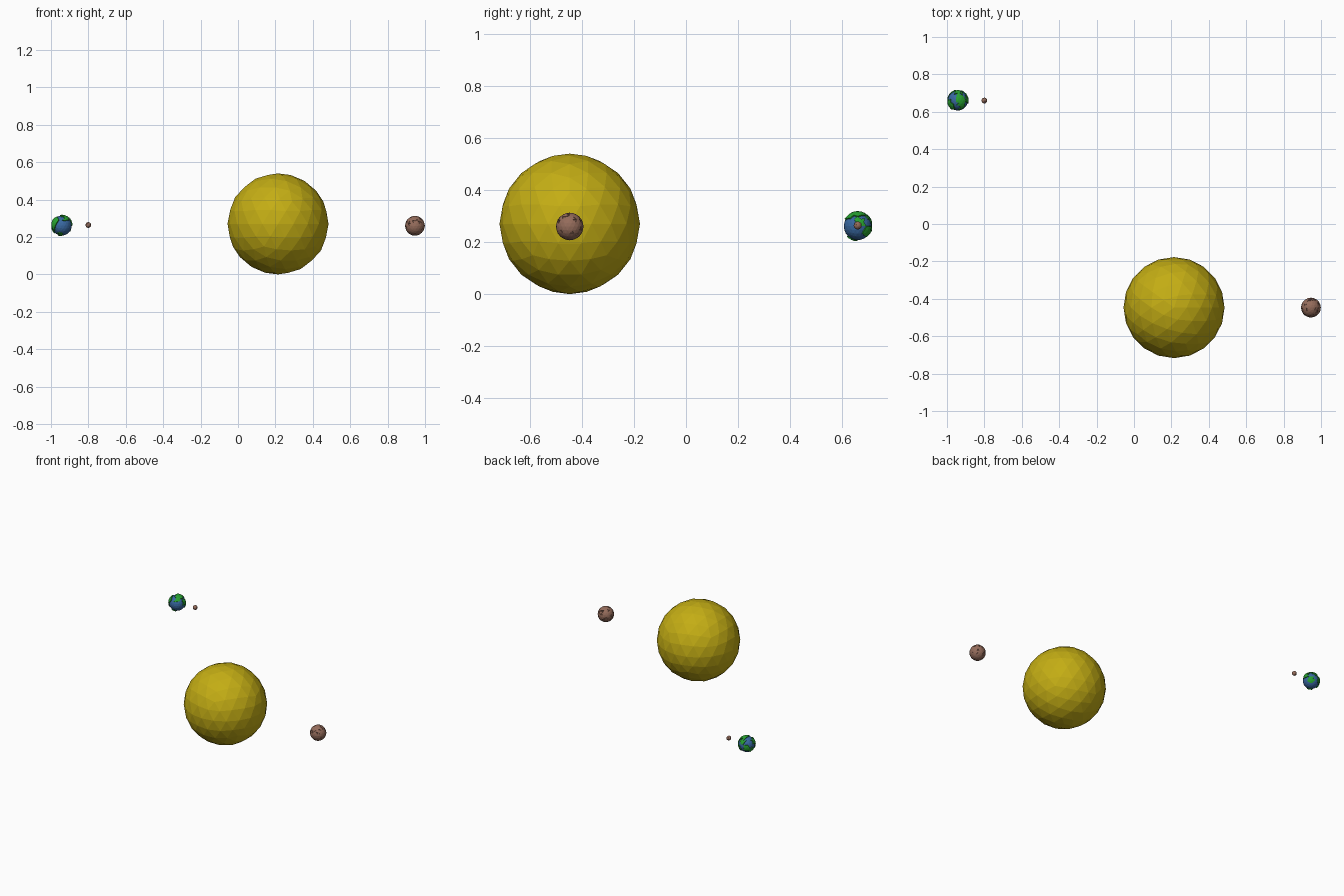
import bpy, bmesh, random
from mathutils import Vector

if "Cube" in bpy.data.objects:
    bpy.data.objects.remove(bpy.data.objects["Cube"])

random.seed(4)


def material(name, color):
    m = bpy.data.materials.new(name)
    m.diffuse_color = (*color, 1)
    m.use_nodes = True
    m.node_tree.nodes["Principled BSDF"].inputs["Base Color"].default_value = m.diffuse_color
    return m


YELLOW = material("sun yellow", (0.55, 0.42, 0.007))
BROWN = material("rock brown", (0.30, 0.15, 0.105))
BLUE = material("ocean blue", (0.04, 0.14, 0.36))
GREEN = material("land green", (0.02, 0.36, 0.03))


def ball(name, center, radius, subdivisions, materials, shape=None):
    """Faceted sphere, optionally reshaped by a function."""
    bm = bmesh.new()
    bmesh.ops.create_icosphere(bm, subdivisions=subdivisions, radius=radius)
    if shape:
        shape(bm, radius)
    mesh = bpy.data.meshes.new(name)
    bm.to_mesh(mesh)
    bm.free()
    for m in materials:
        mesh.materials.append(m)
    obj = bpy.data.objects.new(name, mesh)
    obj.location = center
    bpy.context.collection.objects.link(obj)
    return obj


# Continents: direction and minimum cosine to that direction
LANDS = [(Vector(d).normalized(), c) for d, c in [
    ((0.25, 0.0, 1.0), 0.88), ((-0.8, -0.45, 0.5), 0.90),
    ((-0.75, -0.6, 0.0), 0.94), ((0.95, 0.1, 0.3), 0.92),
    ((0.1, 0.85, 0.6), 0.93), ((0.4, -0.65, 0.65), 0.96),
    ((-0.6, 0.8, -0.1), 0.92), ((0.6, 0.7, -0.4), 0.93),
    ((-0.1, -0.5, -0.9), 0.95), ((-0.9, 0.3, -0.4), 0.95),
]]


def raise_land(bm, radius):
    land = [f for f in bm.faces
            if any(f.calc_center_median().normalized().dot(d) > c + random.uniform(-0.03, 0.03)
                   for d, c in LANDS)]
    for f in land:
        f.material_index = 1
    # Raised coast walls take the land colour too
    walls = bmesh.ops.inset_region(bm, faces=land, thickness=0.001, use_boundary=True)["faces"]
    for f in walls:
        f.material_index = 1
    for v in {v for f in land for v in f.verts}:
        v.co = v.co.normalized() * radius * 1.09


def crater(bm, radius):
    # Shallow pits in scattered facets
    for f in random.sample(list(bm.faces), len(bm.faces) // 8):
        bmesh.ops.inset_individual(bm, faces=[f], thickness=radius * 0.03, depth=-radius * 0.05)


ball("sun", (0.214, -0.447, 0.27), 0.27, 3, [YELLOW])
ball("rocky_planet", (0.946, -0.447, 0.26), 0.053, 3, [BROWN], crater)
ball("ocean_planet", (-0.942, 0.66, 0.261), 0.0535, 3, [BLUE, GREEN], raise_land)
ball("moon", (-0.80, 0.66, 0.264), 0.0155, 3, [BROWN], crater)
